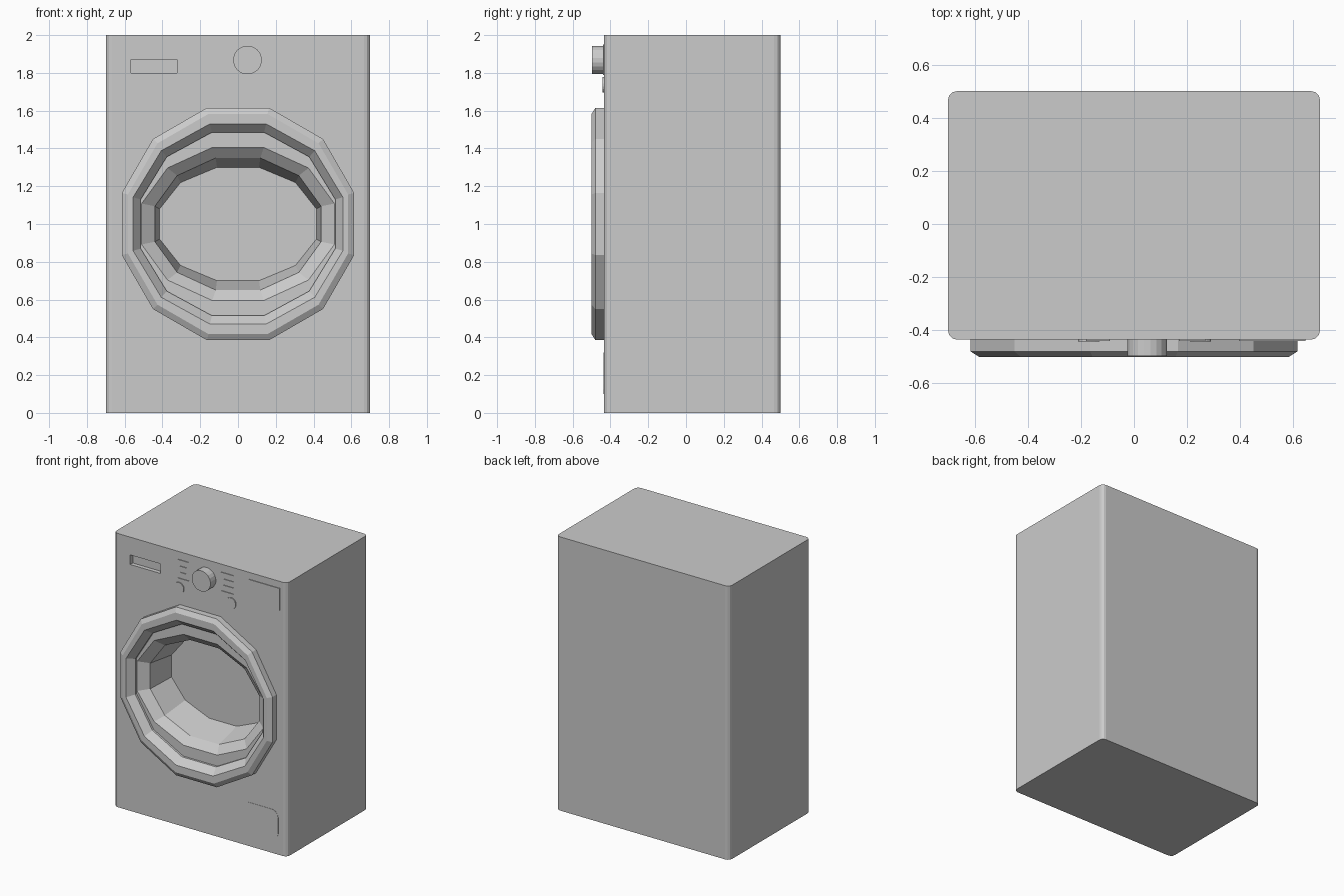
import bpy, bmesh, math
from mathutils import Matrix

if "Cube" in bpy.data.objects:
    bpy.data.objects.remove(bpy.data.objects["Cube"])

FRONT = -0.435
GREY = (0.6, 0.6, 0.6, 1)
mat = bpy.data.materials.new("appliance grey")
mat.diffuse_color = GREY
mat.use_nodes = True
mat.node_tree.nodes["Principled BSDF"].inputs["Base Color"].default_value = GREY


def finish(name, bm):
    bmesh.ops.recalc_face_normals(bm, faces=bm.faces)
    mesh = bpy.data.meshes.new(name)
    bm.to_mesh(mesh)
    bm.free()
    mesh.materials.append(mat)
    obj = bpy.data.objects.new(name, mesh)
    bpy.context.collection.objects.link(obj)
    return obj


def box(name, x, y, z, corner=0, segments=3, axis=2):
    """Box from (low, high) ranges, with the edges along one axis rounded."""
    bm = bmesh.new()
    bmesh.ops.create_cube(bm, size=1)
    for v in bm.verts:
        for i, (low, high) in enumerate((x, y, z)):
            v.co[i] = high if v.co[i] > 0 else low
    if corner:
        edges = [e for e in bm.edges
                 if abs(e.verts[0].co[axis] - e.verts[1].co[axis]) > 1e-5]
        bmesh.ops.bevel(bm, geom=edges, offset=corner, segments=segments,
                        profile=0.5, affect='EDGES')
    return finish(name, bm)


def loft(name, rings, sides=12, centre=(0, 1), closed=False):
    """Join flat-sided ovals (half width, half height, y) along the depth."""
    bm = bmesh.new()
    loops = []
    for rx, rz, y in rings:
        loop = []
        for i in range(sides):
            a = math.tau * (i + 0.5) / sides
            k = math.cos(math.pi / sides)
            loop.append(bm.verts.new((centre[0] + rx * math.cos(a) / k, y,
                                      centre[1] + rz * math.sin(a) / k)))
        loops.append(loop)
    pairs = list(zip(loops, loops[1:]))
    if closed:
        pairs.append((loops[-1], loops[0]))
    else:
        bm.faces.new(loops[0])
        bm.faces.new(loops[-1])
    for a, b in pairs:
        for i in range(sides):
            j = (i + 1) % sides
            bm.faces.new((a[i], a[j], b[j], b[i]))
    return finish(name, bm)


def carve(target, cutter):
    """Cut a shape out of the target, then discard the cutter."""
    cutter.hide_render = True
    mod = target.modifiers.new("cut", 'BOOLEAN')
    mod.operation = 'DIFFERENCE'
    mod.solver = 'EXACT'
    mod.object = cutter
    bpy.context.view_layer.objects.active = target
    bpy.ops.object.modifier_apply(modifier=mod.name)
    bpy.data.objects.remove(cutter)


def plate(name, x, z, thick=0.005, corner=0):
    return box(name, x, (FRONT - thick, FRONT + 0.003), z, corner, 3, 1)


# Cabinet with drum opening and recessed display
cabinet = box("cabinet", (-0.7, 0.7), (FRONT, 0.5), (0, 2), 0.033)
carve(cabinet, loft("drum_cutter", [
    (0.51, 0.405, FRONT - 0.02), (0.51, 0.405, FRONT),
    (0.44, 0.35, FRONT + 0.05), (0.415, 0.30, FRONT + 0.26)]))
carve(cabinet, box("display_cutter", (-0.567, -0.323),
                   (FRONT - 0.02, FRONT + 0.03), (1.80, 1.87)))

# Door ring
loft("door_ring", [
    (0.615, 0.615, FRONT + 0.003), (0.615, 0.615, -0.48),
    (0.583, 0.583, -0.5), (0.555, 0.53, -0.5),
    (0.515, 0.485, FRONT - 0.015), (0.515, 0.485, FRONT + 0.003)], closed=True)

# Control dial and round buttons
loft("dial", [(0.075, 0.075, FRONT + 0.003), (0.075, 0.075, -0.497)],
     sides=20, centre=(0.05, 1.868))
for side, x in (("right", -0.17), ("left", 0.25)):
    loft(f"button_{side}", [(0.04, 0.04, FRONT + 0.003), (0.04, 0.04, -0.442)],
         sides=16, centre=(x, 1.737))

# Programme marks beside the dial
for i in range(4):
    z = 1.935 - 0.045 * i
    inset = 0.02 if i in (1, 2) else 0
    plate(f"mark_right_{i}", (-0.18 + inset, -0.09 - inset), (z - 0.008, z + 0.008))
    plate(f"mark_left_{i}", (0.17 + inset, 0.27), (z - 0.008, z + 0.008))

# Control panel and filter flap
plate("control_panel", (0.395, 0.645), (1.79, 1.95))
plate("filter_flap", (0.335, 0.63), (0.10, 0.32), 0.002, 0.05)
